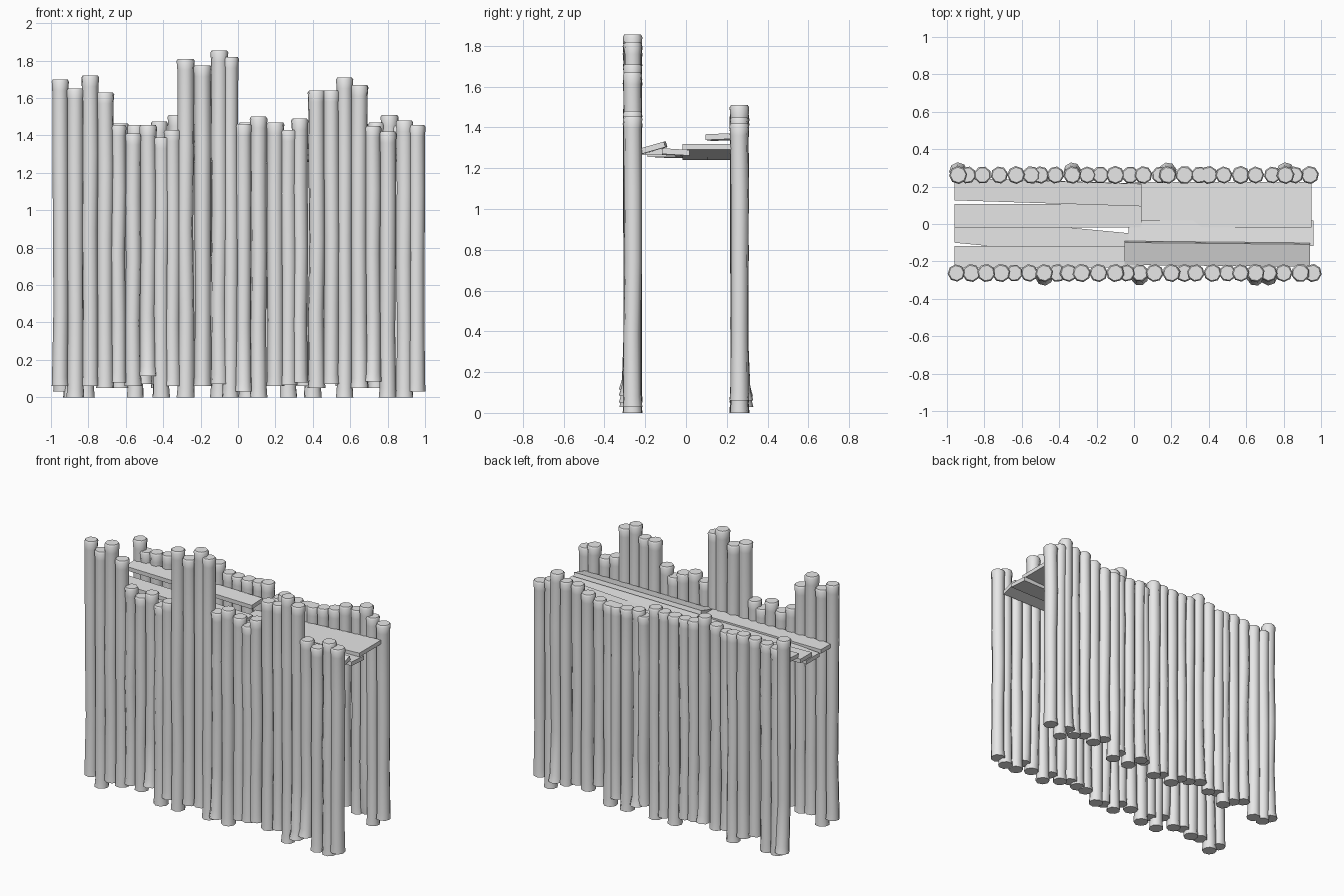
import bpy, bmesh, math, random
from mathutils import Vector

if "Cube" in bpy.data.objects:
    bpy.data.objects.remove(bpy.data.objects["Cube"])

random.seed(4)
wood = bpy.data.materials.new("grey_wood")
wood.diffuse_color = (0.8, 0.8, 0.8, 1)
wood.use_nodes = True
wood.node_tree.nodes["Principled BSDF"].inputs["Base Color"].default_value = wood.diffuse_color


def finish(name, bm, angle=None):
    bmesh.ops.recalc_face_normals(bm, faces=bm.faces)
    me = bpy.data.meshes.new(name)
    bm.to_mesh(me)
    bm.free()
    ob = bpy.data.objects.new(name, me)
    bpy.context.collection.objects.link(ob)
    me.materials.append(wood)
    if angle:
        bpy.ops.object.select_all(action='DESELECT')
        ob.select_set(True)
        bpy.context.view_layer.objects.active = ob
        bpy.ops.object.shade_smooth_by_angle(angle=math.radians(angle))
    return ob


def add_log(bm, x, y, bottom, top, kick, sides=8):
    """Rough round post: flared foot, wavy trunk, chamfered head."""
    r = random.uniform(0.044, 0.048)
    spin = random.uniform(0, 1)
    h = top - bottom
    # (height, radius, wobble)
    rings = [(bottom, 1.03, 0), (bottom + 0.05, 0.95, 0.002),
             (bottom + 0.25 * h, 0.9, 0.004), (bottom + 0.5 * h, 0.92, 0.004),
             (bottom + 0.75 * h, 0.95, 0.003), (top - 0.06, 0.95, 0.001),
             (top - 0.012, 1.03, 0), (top, 0.88, 0)]
    loops = []
    for k, (z, s, w) in enumerate(rings):
        cx = x + random.uniform(-w, w)
        cy = y + random.uniform(-w, w) + (kick if k == 0 else kick * 0.5 if k == 1 else 0)
        loops.append([bm.verts.new((cx + r * s * math.cos(spin + i * math.tau / sides),
                                    cy + r * s * math.sin(spin + i * math.tau / sides), z))
                      for i in range(sides)])
    for a, b in zip(loops, loops[1:]):
        for i in range(sides):
            j = (i + 1) % sides
            bm.faces.new((a[i], a[j], b[j], b[i]))
    bm.faces.new(loops[0][::-1])
    bm.faces.new(loops[-1])


def log_row(name, y, xs, bottoms, tops, kicked):
    bm = bmesh.new()
    for i, (x, b, t) in enumerate(zip(xs, bottoms, tops)):
        kick = math.copysign(0.02, y) if i in kicked else 0
        add_log(bm, x, y, b, t, kick)
    finish(name, bm, 50)


# front palisade, with raised battlements
front_x = [-.95, -.87, -.79, -.71, -.64, -.56, -.48, -.41, -.35, -.28, -.19, -.10, -.04,
           .03, .11, .20, .27, .33, .42, .50, .57, .65, .72, .80, .89, .955]
front_top = [1.70, 1.65, 1.72, 1.63, 1.455, 1.41, 1.455, 1.39, 1.43, 1.81, 1.775, 1.855, 1.82,
             1.46, 1.50, 1.47, 1.43, 1.49, 1.64, 1.64, 1.71, 1.67, 1.45, 1.42, 1.48, 1.455]
foot = [.06, 0, .06, .05, .08, .06, .115, 0, .06, 0, .06, .07, 0,
        .03, 0, .06, .065, .08, .05, .07, 0, .05, .085, 0, 0, .03]
log_row("front_palisade", -0.262, front_x, foot, front_top, {6, 13, 21, 22})

# lower back palisade
back_x = [-.94, -.89, -.81, -.72, -.63, -.55, -.50, -.42, -.33, -.25, -.18, -.10, -.02,
          .05, .14, .18, .27, .35, .40, .48, .57, .65, .74, .81, .86, .94]
back_top = [1.51, 1.44, 1.45, 1.46, 1.465, 1.455, 1.45, 1.475, 1.51, 1.46, 1.455, 1.455, 1.46,
            1.47, 1.39, 1.42, 1.405, 1.40, 1.40, 1.41, 1.43, 1.47, 1.47, 1.51, 1.45, 1.42]
log_row("back_palisade", 0.262, back_x, foot[::-1], back_top, {0, 8, 15, 23})


def plank(name, x0, x1, y0, y1, z0, z1, width=0.125, roll=0.0, thick=0.028):
    """Board from (x0,y0,z0) to (x1,y1,z1) on its centre line; roll lifts the back edge."""
    bm = bmesh.new()
    side = Vector((0, math.cos(roll), math.sin(roll))) * width / 2
    up = Vector((0, -math.sin(roll), math.cos(roll))) * thick / 2
    ends = []
    for c in (Vector((x0, y0, z0)), Vector((x1, y1, z1))):
        ends.append([bm.verts.new(c + side * a + up * b)
                     for a, b in ((-1, -1), (1, -1), (1, 1), (-1, 1))])
    a, b = ends
    for i in range(4):
        j = (i + 1) % 4
        bm.faces.new((a[i], a[j], b[j], b[i]))
    bm.faces.new(a[::-1])
    bm.faces.new(b)
    finish(name, bm)


# loose walkway boards, left half then right half
plank("walkway_plank_left_back", -.96, .04, .187, .155, 1.35, 1.355, .12, 0.04)
plank("walkway_plank_left_mid_back", -.96, .04, .045, .045, 1.30, 1.28)
plank("walkway_plank_left_mid_front", -.96, -.02, -.03, -.12, 1.265, 1.27, .14)
plank("walkway_plank_left_front", -.96, .03, -.175, -.175, 1.28, 1.28, .115)
plank("walkway_plank_right_back", -.02, .95, .165, .165, 1.255, 1.305, .12)
plank("walkway_plank_right_mid_back", -.03, .95, .045, .045, 1.255, 1.305)
plank("walkway_plank_right_mid_front", -.03, .96, -.05, -.05, 1.275, 1.28, .135, -0.06)
plank("walkway_plank_right_front", -.05, .94, -.155, -.165, 1.30, 1.30, .125, 0.28)
